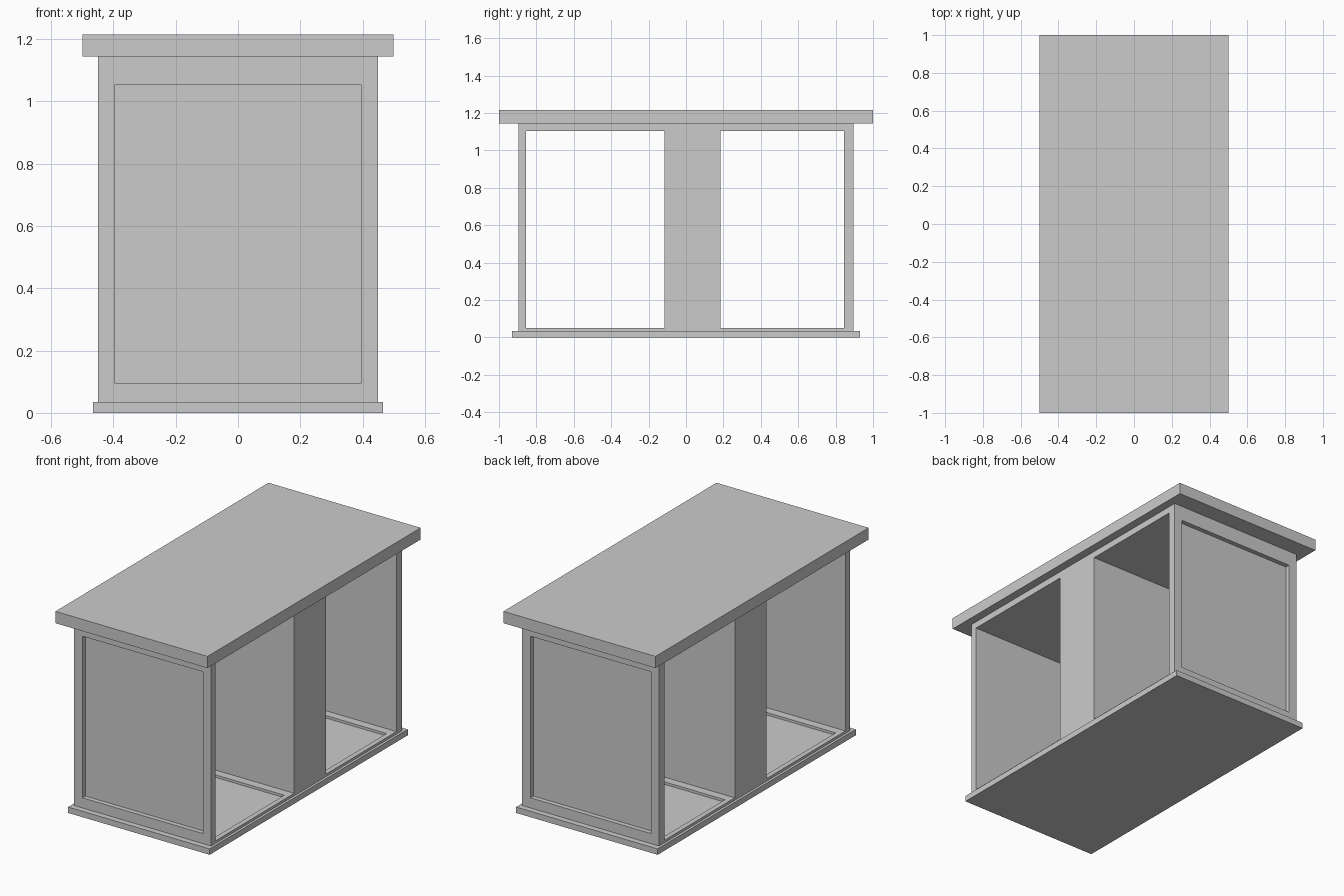
import bpy
import bmesh
from mathutils import Vector

if "Cube" in bpy.data.objects:
    bpy.data.objects.remove(bpy.data.objects["Cube"])


def box(name, lo, hi):
    """Axis-aligned box between two corners."""
    lo, hi = Vector(lo), Vector(hi)
    bm = bmesh.new()
    bmesh.ops.create_cube(bm, size=1)
    bmesh.ops.scale(bm, vec=hi - lo, verts=bm.verts)
    bmesh.ops.translate(bm, vec=(lo + hi) / 2, verts=bm.verts)
    mesh = bpy.data.meshes.new(name)
    bm.to_mesh(mesh)
    bm.free()
    obj = bpy.data.objects.new(name, mesh)
    bpy.context.collection.objects.link(obj)
    return obj


def carve(target, lo, hi):
    """Cut a box-shaped pocket out of the target, then drop the cutter."""
    cutter = box("cutter", lo, hi)
    cutter.hide_render = True
    mod = target.modifiers.new("pocket", 'BOOLEAN')
    mod.operation = 'DIFFERENCE'
    mod.solver = 'EXACT'
    mod.object = cutter
    bpy.context.view_layer.objects.active = target
    bpy.ops.object.modifier_apply(modifier=mod.name)
    bpy.data.objects.remove(cutter)


# Base plinth and overhanging desk top
box("base_plinth", (-0.465, -0.93, 0), (0.465, 0.93, 0.035))
box("desk_top", (-0.5, -1, 1.145), (0.5, 1, 1.215))

# Carcass: two see-through bays either side of the central divider
carcass = box("carcass", (-0.45, -0.895, 0.035), (0.45, 0.895, 1.145))
for y0, y1 in ((-0.855, -0.115), (0.185, 0.845)):
    carve(carcass, (-0.6, y0, 0.05), (0.6, y1, 1.105))
    # Shallow sunken floor inside each bay
    carve(carcass, (-0.42, y0 + 0.05, 0.02), (0.42, y1 - 0.05, 0.06))

# Recessed panels on both ends
for y0, y1 in ((-1, -0.867), (0.867, 1)):
    carve(carcass, (-0.395, y0, 0.095), (0.395, y1, 1.055))
